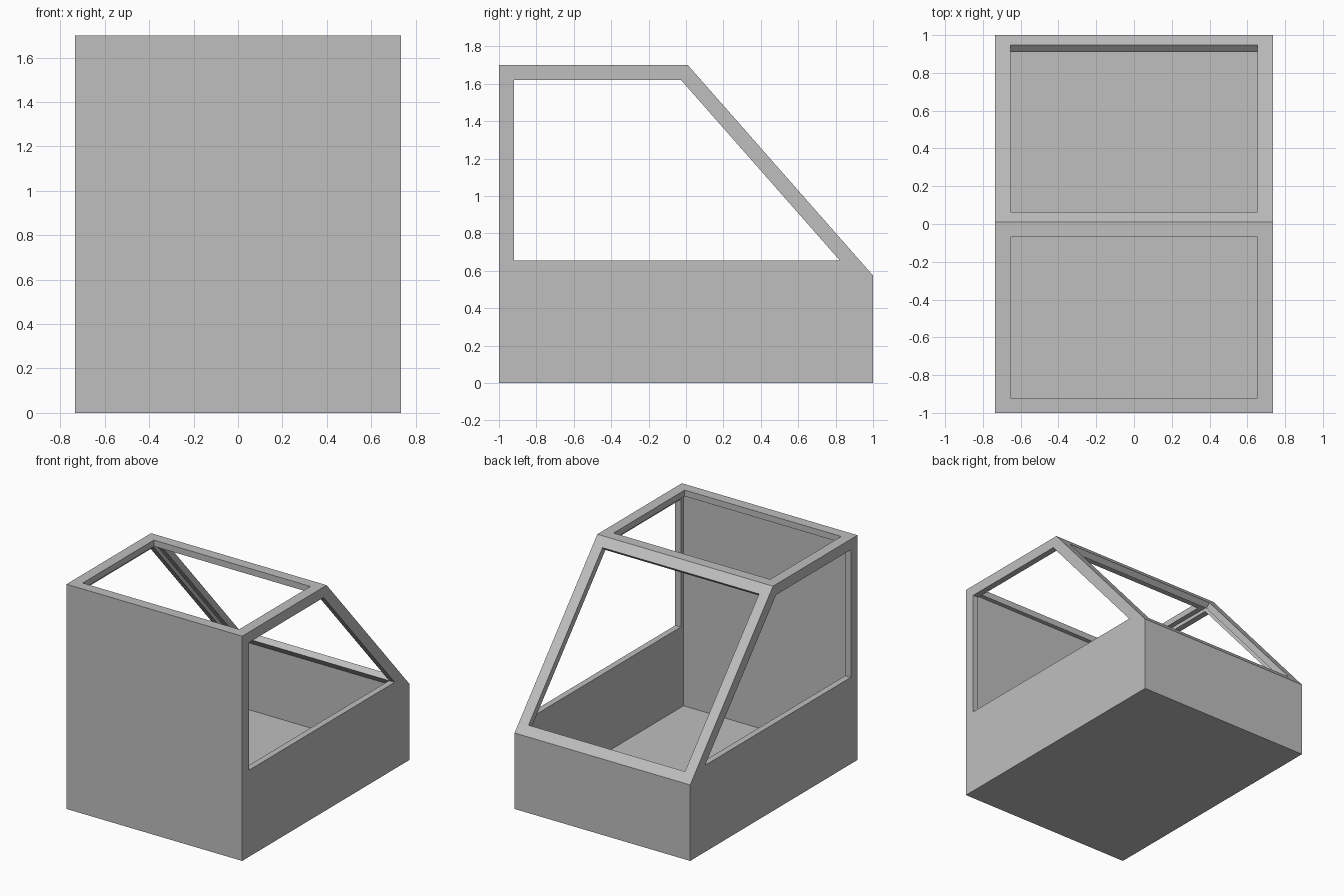
import bpy, bmesh

cube = bpy.data.objects.get("Cube")
if cube:
    bpy.data.objects.remove(cube, do_unlink=True)

HALF_WIDTH = 0.735
SILL, TOP = 0.575, 1.70
FRAME, WALL = 0.08, 0.047

# Single plain grey
grey = bpy.data.materials.new("plain_grey")
grey.use_nodes = True
grey.diffuse_color = (0.52, 0.52, 0.52, 1)
grey.node_tree.nodes["Principled BSDF"].inputs["Base Color"].default_value = (0.52, 0.52, 0.52, 1)

# Side profile (y, z): floor, rear panel, sloped screen, roof, front panel
profile = [(-1, 0), (1, 0), (1, SILL), (0.01, TOP), (-1, TOP), (-1, SILL)]
bm = bmesh.new()
right, left = [[bm.verts.new((x, y, z)) for y, z in profile]
               for x in (-HALF_WIDTH, HALF_WIDTH)]

# Skin running around the profile
skin = []
for i in range(len(profile)):
    j = (i + 1) % len(profile)
    skin.append(bm.faces.new((right[i], right[j], left[j], left[i])))

# Each side: solid lower panel and open upper panel
windows = [skin[2], skin[3]]
for ring in (right, left):
    bm.faces.new((ring[0], ring[1], ring[2], ring[5]))
    windows.append(bm.faces.new(ring[2:6]))
bmesh.ops.recalc_face_normals(bm, faces=bm.faces[:])

# Inset the frames and remove the panes
bmesh.ops.inset_individual(bm, faces=windows, thickness=FRAME, use_even_offset=True)
bmesh.ops.delete(bm, geom=windows, context='FACES')

mesh = bpy.data.meshes.new("cabin_shell")
bm.to_mesh(mesh)
bm.free()
mesh.materials.append(grey)
cabin = bpy.data.objects.new("cabin_shell", mesh)
bpy.context.collection.objects.link(cabin)

# Wall thickness grows inward
solid = cabin.modifiers.new("wall_thickness", 'SOLIDIFY')
solid.thickness = WALL
solid.offset = -1
solid.use_even_offset = True
solid.use_quality_normals = True
